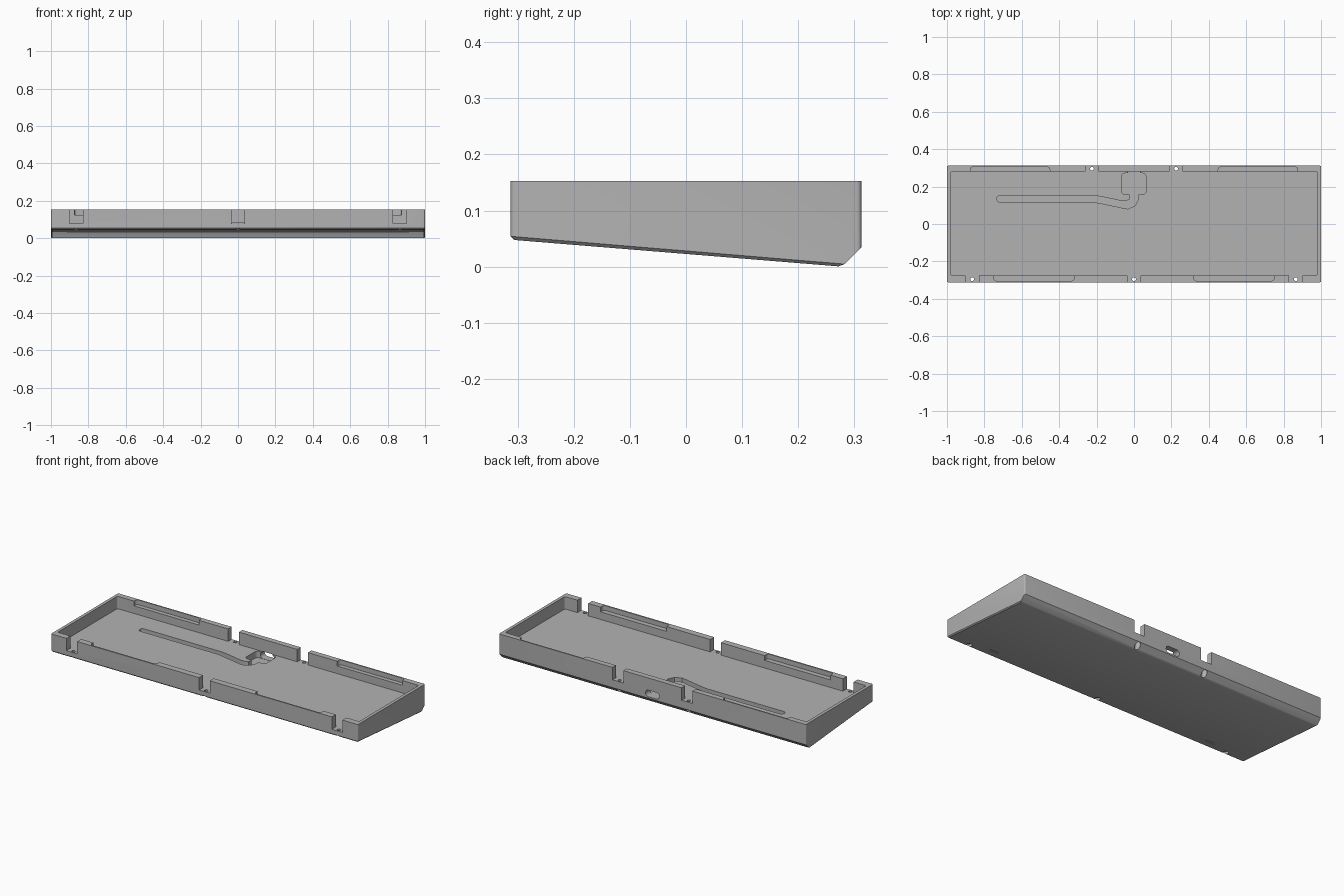
import bpy, bmesh, math
from mathutils import Vector

cube = bpy.data.objects.get("Cube")
if cube:
    bpy.data.objects.remove(cube, do_unlink=True)

grey = bpy.data.materials.new("case grey")
grey.use_nodes = True
colour = (0.45, 0.45, 0.45, 1)
grey.diffuse_color = colour
grey.node_tree.nodes["Principled BSDF"].inputs["Base Color"].default_value = colour

TOP, FLOOR, HALF_Y = 0.153, 0.08, 0.3125


def finish(name, bm):
    bmesh.ops.recalc_face_normals(bm, faces=bm.faces)
    mesh = bpy.data.meshes.new(name)
    bm.to_mesh(mesh)
    bm.free()
    mesh.materials.append(grey)
    obj = bpy.data.objects.new(name, mesh)
    bpy.context.collection.objects.link(obj)
    return obj


def extrude(points, shift):
    """Solid made by moving a closed outline along a vector."""
    bm = bmesh.new()
    face = bm.faces.new([bm.verts.new(p) for p in points])
    moved = bmesh.ops.extrude_face_region(bm, geom=[face])["geom"]
    bmesh.ops.translate(bm, vec=shift, verts=[v for v in moved if isinstance(v, bmesh.types.BMVert)])
    bmesh.ops.recalc_face_normals(bm, faces=bm.faces)
    return bm


def bevel(bm, edges, width, segments):
    bmesh.ops.bevel(bm, geom=edges, offset=width, segments=segments, profile=0.5, affect='EDGES')


def upright(bm):
    return [e for e in bm.edges
            if abs((e.verts[0].co - e.verts[1].co).normalized().z) > 0.99]


# Outer body from its side profile
profile = [(-HALF_Y, TOP), (-HALF_Y, 0.048), (0.278, 0), (HALF_Y, 0.034), (HALF_Y, TOP)]
bm = extrude([(-1, y, z) for y, z in profile], (2, 0, 0))
bevel(bm, upright(bm), 0.008, 4)
bm.normal_update()
base = min(bm.faces, key=lambda f: f.normal.z)
bevel(bm, list(base.edges), 0.006, 1)
case = finish("case_shell", bm)


def cut(bm):
    tool = finish("cutter", bm)
    mod = case.modifiers.new("cut", 'BOOLEAN')
    mod.operation, mod.solver, mod.object = 'DIFFERENCE', 'EXACT', tool
    bpy.context.view_layer.objects.active = case
    bpy.ops.object.modifier_apply(modifier=mod.name)
    bpy.data.objects.remove(tool, do_unlink=True)


def cut_box(x0, x1, y0, y1, z0, z1, radius=0):
    bm = extrude([(x0, y0, z0), (x1, y0, z0), (x1, y1, z0), (x0, y1, z0)], (0, 0, z1 - z0))
    if radius:
        bevel(bm, upright(bm), radius, 4)
    cut(bm)


def circle(x, y, radius, n=20):
    return [(x + radius * math.cos(2 * math.pi * i / n),
             y + radius * math.sin(2 * math.pi * i / n)) for i in range(n)]


# Main tray
cut_box(-0.982, 0.982, -0.275, 0.28, FLOOR, 0.2, 0.01)

# Screw notches with counterbored holes
screws = [(x, -1) for x in (-0.865, 0, 0.865)] + [(x, 1) for x in (-0.225, 0.225)]
for x, side in screws:
    inner, outer = sorted((side * 0.265, side * 0.35))
    cut_box(x - 0.035, x + 0.035, inner, outer, FLOOR, 0.2)
    y = side * 0.295
    cut(extrude([(a, b, -0.05) for a, b in circle(x, y, 0.01)], (0, 0, 0.2)))
    depth = 0.055 if side > 0 else 0.06
    cut(extrude([(a, b, -0.05) for a, b in circle(x, y, 0.016)], (0, 0, depth + 0.05)))

# Clip recesses along the tops of the long walls
for side in (-1, 1):
    cut_box(*sorted((side * 0.32, side * 0.75)), -0.304, -0.255, 0.125, 0.2, 0.015)
    cut_box(*sorted((side * 0.45, side * 0.875)), 0.26, 0.305, 0.125, 0.2, 0.015)

# Connector pocket and rounded port through the rear wall
cut_box(-0.068, 0.065, 0.158, 0.272, 0.042, 0.1, 0.02)
port = []
for i in range(24):
    a = 2 * math.pi * (i + 0.5) / 24
    port.append((math.copysign(0.026, math.cos(a)) + 0.019 * math.cos(a),
                 0.2, 0.062 + 0.019 * math.sin(a)))
cut(extrude(port, (0, 0.2, 0)))

# Cable channel: offset a centre path to both sides
path = [Vector(p) for p in ((-0.716, 0.134), (-0.4, 0.134), (-0.21, 0.134), (-0.17, 0.127),
                            (-0.07, 0.106), (-0.035, 0.103), (-0.01, 0.115),
                            (0, 0.135), (0, 0.18))]
left, right = [], []
for i, p in enumerate(path):
    d = (path[min(i + 1, len(path) - 1)] - path[max(i - 1, 0)]).normalized()
    n = Vector((-d.y, d.x)) * (0.018 if i < 5 else 0.023)
    left.append(p + n)
    right.append(p - n)
cap = [path[0] + 0.018 * Vector((math.cos(a), math.sin(a)))
       for a in (math.pi * (0.5 + k / 8) for k in range(1, 8))]
outline = right + left[::-1] + cap
cut(extrude([(p.x, p.y, 0.05) for p in outline], (0, 0, 0.06)))

# Small slots under the front edge
for x in (-0.73, 0.73):
    cut_box(x - 0.03, x + 0.03, -0.262, -0.256, 0, 0.05)

# Smooth the small rounded corners only
bpy.ops.object.select_all(action='DESELECT')
case.select_set(True)
bpy.context.view_layer.objects.active = case
bpy.ops.object.shade_smooth_by_angle(angle=math.radians(30))
